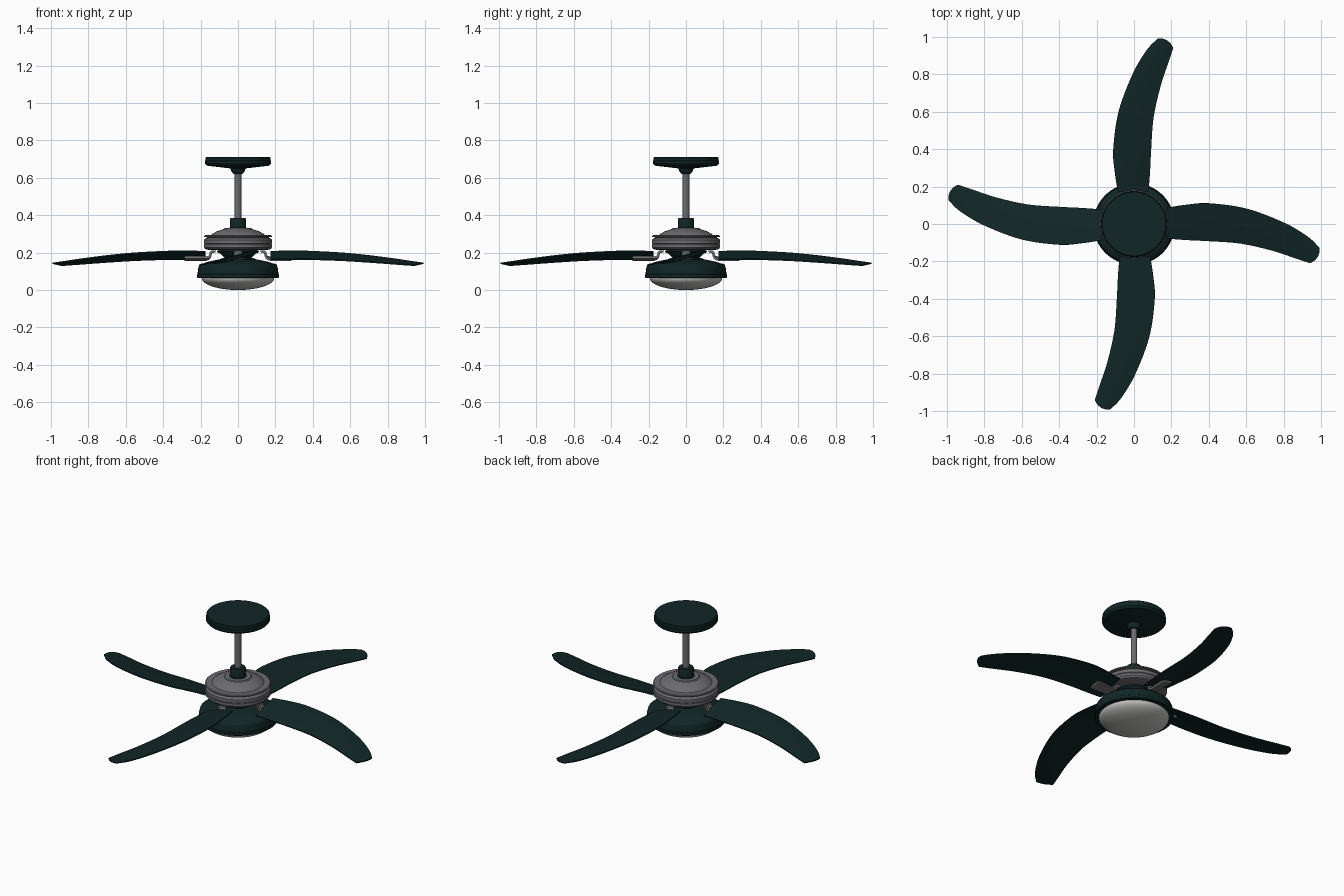
import bpy, bmesh, math
from mathutils import Vector

if "Cube" in bpy.data.objects:
    bpy.data.objects.remove(bpy.data.objects["Cube"])


def material(name, rgb):
    m = bpy.data.materials.new(name)
    m.diffuse_color = (*rgb, 1)
    m.use_nodes = True
    m.node_tree.nodes["Principled BSDF"].inputs["Base Color"].default_value = m.diffuse_color
    return m


GREEN = material("dark green", (0.0055, 0.019, 0.019))
GREY = material("brushed grey", (0.15, 0.15, 0.16))
GLASS = material("frosted glass", (0.55, 0.55, 0.54))


def finish(bm, name, mat, angle=32):
    bmesh.ops.recalc_face_normals(bm, faces=bm.faces)
    me = bpy.data.meshes.new(name)
    bm.to_mesh(me)
    bm.free()
    me.materials.append(mat)
    ob = bpy.data.objects.new(name, me)
    bpy.context.collection.objects.link(ob)
    bpy.ops.object.select_all(action='DESELECT')
    ob.select_set(True)
    bpy.context.view_layer.objects.active = ob
    bpy.ops.object.shade_smooth_by_angle(angle=math.radians(angle))
    return ob


def lathe(name, profile, mat, steps=64):
    """Revolve (radius, z) points around the z axis."""
    bm = bmesh.new()
    vs = [bm.verts.new((r, 0, z)) for r, z in profile]
    es = [bm.edges.new(p) for p in zip(vs, vs[1:])]
    bmesh.ops.spin(bm, geom=vs + es, cent=(0, 0, 0), axis=(0, 0, 1),
                   angle=2 * math.pi, steps=steps)
    bmesh.ops.remove_doubles(bm, verts=bm.verts, dist=1e-5)
    return finish(bm, name, mat)


def smooth_path(pts, sub):
    """Catmull-Rom interpolation through the points."""
    p = [Vector(q) for q in pts]
    p = [2 * p[0] - p[1]] + p + [2 * p[-1] - p[-2]]
    out = []
    for i in range(1, len(p) - 2):
        a, b, c, d = p[i - 1:i + 3]
        for k in range(sub):
            t = k / sub
            out.append(0.5 * (2 * b + (c - a) * t + (2 * a - 5 * b + 4 * c - d) * t * t
                              + (3 * b - a - 3 * c + d) * t ** 3))
    return out + [p[-2]]


def slab(name, rows, thickness, mat):
    """Skin rows of points, then thicken the sheet."""
    bm = bmesh.new()
    grid = [[bm.verts.new(v) for v in row] for row in rows]
    for r0, r1 in zip(grid, grid[1:]):
        for i in range(len(r0) - 1):
            bm.faces.new((r0[i], r1[i], r1[i + 1], r0[i + 1]))
    bmesh.ops.recalc_face_normals(bm, faces=bm.faces)
    bmesh.ops.solidify(bm, geom=bm.faces[:], thickness=thickness)
    return finish(bm, name, mat)


def around(ob):
    """Three more copies at quarter turns."""
    for k in range(1, 4):
        c = ob.copy()
        c.name = f"{ob.name}_{k + 1}"
        c.rotation_euler.z = k * math.pi / 2
        bpy.context.collection.objects.link(c)


# ceiling canopy with ball joint
lathe("ceiling_canopy", [(0, .711), (.17, .711), (.174, .707), (.174, .692), (.177, .69),
                         (.177, .676), (.168, .665), (.04, .65), (.036, .635),
                         (.026, .622), (0, .618)], GREEN)

# hanging rod and its collar
lathe("down_rod", [(0, .64), (.018, .64), (.018, .34), (0, .34)], GREY, 32)
lathe("rod_collar", [(0, .385), (.04, .385), (.043, .38), (.043, .335), (.05, .328),
                     (0, .328)], GREEN)

# motor housing: stepped cap, overhanging plate, rounded drum
lathe("motor_housing", [(0, .331), (.072, .331), (.076, .326), (.09, .322), (.115, .313),
                        (.135, .301), (.143, .293), (.176, .293), (.181, .289),
                        (.181, .284), (.165, .282), (.165, .278), (.174, .276),
                        (.182, .268), (.182, .249), (.179, .246), (.182, .243),
                        (.182, .228), (.174, .219), (.15, .213), (0, .213)], GREY)

# neck between motor and light
lathe("neck", [(0, .216), (.105, .216), (.105, .205), (.085, .185), (.07, .17),
               (.07, .15), (0, .15)], GREEN)

# light housing and glass bowl
lathe("light_housing", [(0, .163), (.105, .163), (.125, .159), (.165, .15), (.197, .138),
                        (.209, .128), (.214, .112), (.216, .085), (.218, .083),
                        (.218, .067), (.214, .064), (.19, .064), (0, .064)], GREEN)
R, H = .194, .064
lathe("glass_bowl", [(0, H)] + [(R * math.cos(a), H * (1 - math.sin(a)))
      for a in (i * math.pi / 24 for i in range(12))] + [(0, 0)], GLASS)

# curved blades: high trailing edge and low leading edge
high = [(.175, .086, .209), (.28, .102, .211), (.4, .11, .209), (.6, .082, .197),
        (.8, .008, .174), (.93, -.068, .155), (.993, -.128, .146)]
low = [(.175, -.078, .166), (.28, -.086, .167), (.4, -.092, .167), (.57, -.105, .161),
       (.74, -.143, .15), (.86, -.183, .141), (.942, -.21, .135)]
N = 8
edges = list(zip(smooth_path(high, 6), smooth_path(low, 6)))
rows = []
for j, (a, b) in enumerate(edges):
    tip = max(0, j / (len(edges) - 1) - .85) / .15
    row = []
    for i in range(N + 1):
        t = i / N
        bulge = 4 * t * (1 - t)
        row.append(a.lerp(b, t) + bulge * Vector((.014 * tip, -.008 * tip, .004)))
    rows.append(row)
around(slab("blade", rows, .007, GREEN))

# bent brackets that carry the blades, twisting to the blade pitch
arm = [(.12, .213, .022, 0), (.143, .211, .022, 0), (.152, .203, .022, 0),
       (.154, .187, .022, .05), (.161, .177, .024, .15), (.176, .174, .026, .25),
       (.23, .174, .03, .25), (.285, .174, .03, .25)]
rows = [[(x, s * w, z + s * w * tilt) for s in (-1, 0, 1)] for x, z, w, tilt in arm]
around(slab("blade_bracket", rows, .013, GREY))
